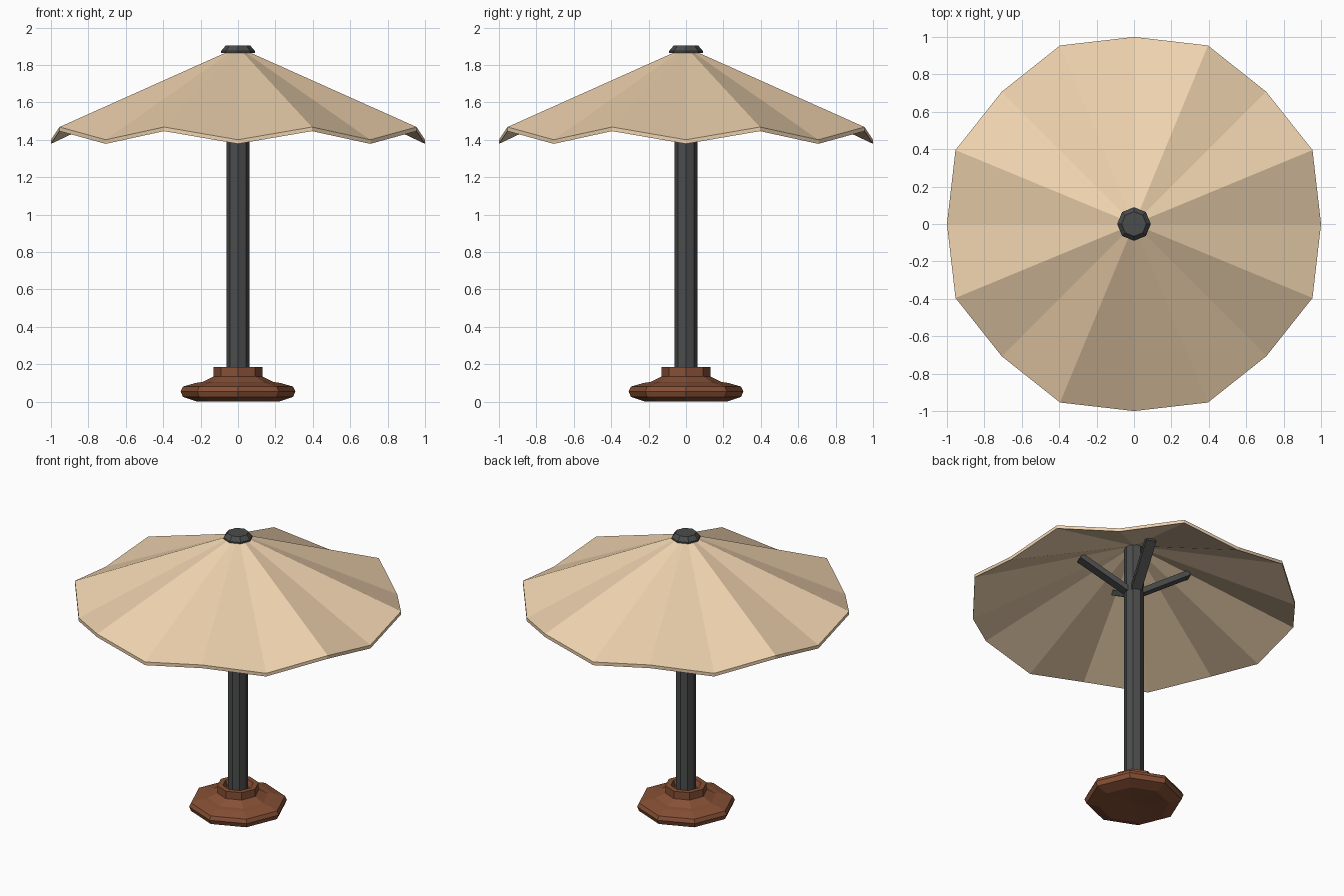
import bpy, bmesh
from math import cos, sin, pi, radians
from mathutils import Vector, Matrix

if "Cube" in bpy.data.objects:
    bpy.data.objects.remove(bpy.data.objects["Cube"])


def material(name, rgb):
    m = bpy.data.materials.new(name)
    m.diffuse_color = (*rgb, 1)
    m.use_nodes = True
    m.node_tree.nodes["Principled BSDF"].inputs["Base Color"].default_value = m.diffuse_color
    return m


FABRIC = material("fabric", (0.85, 0.64, 0.42))
WOOD = material("wood", (0.24, 0.08, 0.036))
METAL = material("metal", (0.07, 0.072, 0.072))


def finish(name, bm, mat):
    bmesh.ops.recalc_face_normals(bm, faces=bm.faces)
    me = bpy.data.meshes.new(name)
    bm.to_mesh(me)
    bm.free()
    me.materials.append(mat)
    ob = bpy.data.objects.new(name, me)
    bpy.context.collection.objects.link(ob)
    return ob


def lathe(name, profile, mat, sides=8, wave=None):
    """Revolve (r, z) points; wave(i, r, z) may shift a ring point."""
    bm = bmesh.new()
    rings = []
    for r, z in profile:
        if r == 0:
            rings.append([bm.verts.new((0, 0, z))] * sides)
            continue
        ring = []
        for i in range(sides):
            a = 2 * pi * i / sides
            rr, zz = wave(i, r, z) if wave else (r, z)
            ring.append(bm.verts.new((rr * cos(a), rr * sin(a), zz)))
        rings.append(ring)
    for lo, hi in zip(rings, rings[1:]):
        for i in range(sides):
            j = (i + 1) % sides
            loop = list(dict.fromkeys((lo[i], lo[j], hi[j], hi[i])))
            bm.faces.new(loop)
    return finish(name, bm, mat)


# Octagonal foot with a hollow collar
lathe("base", [(0, 0.02), (0.22, 0), (0.295, 0.025), (0.307, 0.055),
               (0.295, 0.08), (0.225, 0.10), (0.19, 0.105), (0.13, 0.135),
               (0.13, 0.185), (0.095, 0.185), (0.08, 0.15), (0, 0.15)], WOOD)

# Pole and top cap
lathe("pole", [(0, 0.12), (0.062, 0.12), (0.062, 1.83), (0, 1.83)], METAL)
lathe("top_cap", [(0, 1.865), (0.09, 1.865), (0.09, 1.875),
                  (0.066, 1.903), (0, 1.903)], METAL)


# Canopy: eight low ribs, raised scallops between them
def scallop(i, r, z):
    return (r * 1.033, z + 0.068) if i % 2 else (r, z)


lathe("canopy", [(0, 1.85), (1.0, 1.378), (1.0, 1.40), (0, 1.895)],
      FABRIC, sides=16, wave=scallop)

# Four slanted struts below the canopy
for k in range(4):
    start, end = Vector((0.03, 0, 1.515)), Vector((0.35, 0, 1.705))
    d = end - start
    bm = bmesh.new()
    bmesh.ops.create_cube(bm, size=1)
    bmesh.ops.scale(bm, vec=(0.035, 0.065, d.length), verts=bm.verts)
    turn = (Matrix.Rotation(radians(67.5 + 90 * k), 4, 'Z')
            @ Matrix.Translation((start + end) / 2)
            @ d.to_track_quat('Z', 'Y').to_matrix().to_4x4())
    # keep the wide side of each strut tangential
    side = (turn.to_3x3() @ Vector((0, 1, 0)))
    if abs(side.z) > 0.1:
        turn = turn @ Matrix.Rotation(pi / 2, 4, 'Z')
    bmesh.ops.transform(bm, matrix=turn, verts=bm.verts)
    finish(f"strut_{k + 1}", bm, METAL)
